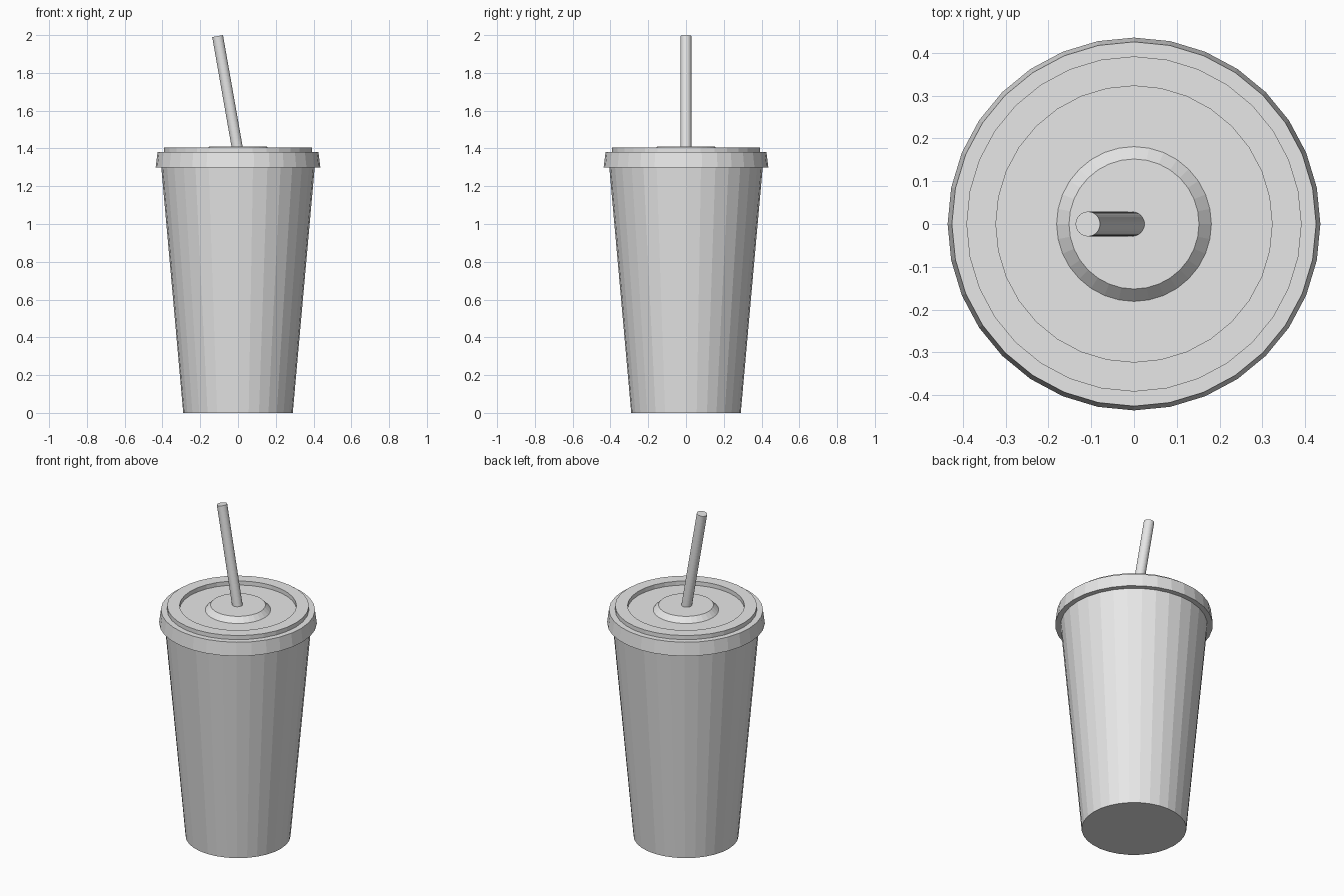
import bpy
import bmesh
from math import sin, cos, pi, radians
from mathutils import Matrix

cube = bpy.data.objects.get("Cube")
if cube:
    bpy.data.objects.remove(cube, do_unlink=True)

grey = bpy.data.materials.new("plain grey")
grey.use_nodes = True
grey.diffuse_color = (0.8, 0.8, 0.8, 1)
grey.node_tree.nodes["Principled BSDF"].inputs["Base Color"].default_value = (0.8, 0.8, 0.8, 1)


def lathe(name, profile, sides=32):
    """Revolve (radius, height) points around z and close both ends."""
    bm = bmesh.new()
    rings = []
    for r, z in profile:
        angles = [2 * pi * i / sides for i in range(sides)]
        rings.append([bm.verts.new((r * cos(a), r * sin(a), z)) for a in angles])
    for low, high in zip(rings, rings[1:]):
        for i in range(sides):
            j = (i + 1) % sides
            bm.faces.new((low[i], low[j], high[j], high[i]))
    bm.faces.new(rings[0][::-1])
    bm.faces.new(rings[-1])
    bmesh.ops.recalc_face_normals(bm, faces=bm.faces)
    mesh = bpy.data.meshes.new(name)
    bm.to_mesh(mesh)
    bm.free()
    mesh.materials.append(grey)
    obj = bpy.data.objects.new(name, mesh)
    bpy.context.collection.objects.link(obj)
    return obj


# Tapered cup body
lathe("cup", [(0.29, 0), (0.407, 1.31)])

# Lid: flared skirt, raised ring, recessed floor and central boss
lathe("lid", [(0.40, 1.30), (0.436, 1.30), (0.426, 1.38), (0.392, 1.38),
              (0.392, 1.405), (0.323, 1.405), (0.323, 1.38),
              (0.181, 1.38), (0.152, 1.41)])

# Straw, leaning toward the model's right
straw = lathe("straw", [(0.029, 0), (0.029, 0.605)], sides=32)
straw.data.transform(Matrix.Translation((-0.003, 0, 1.399)) @ Matrix.Rotation(radians(-10), 4, "Y"))
